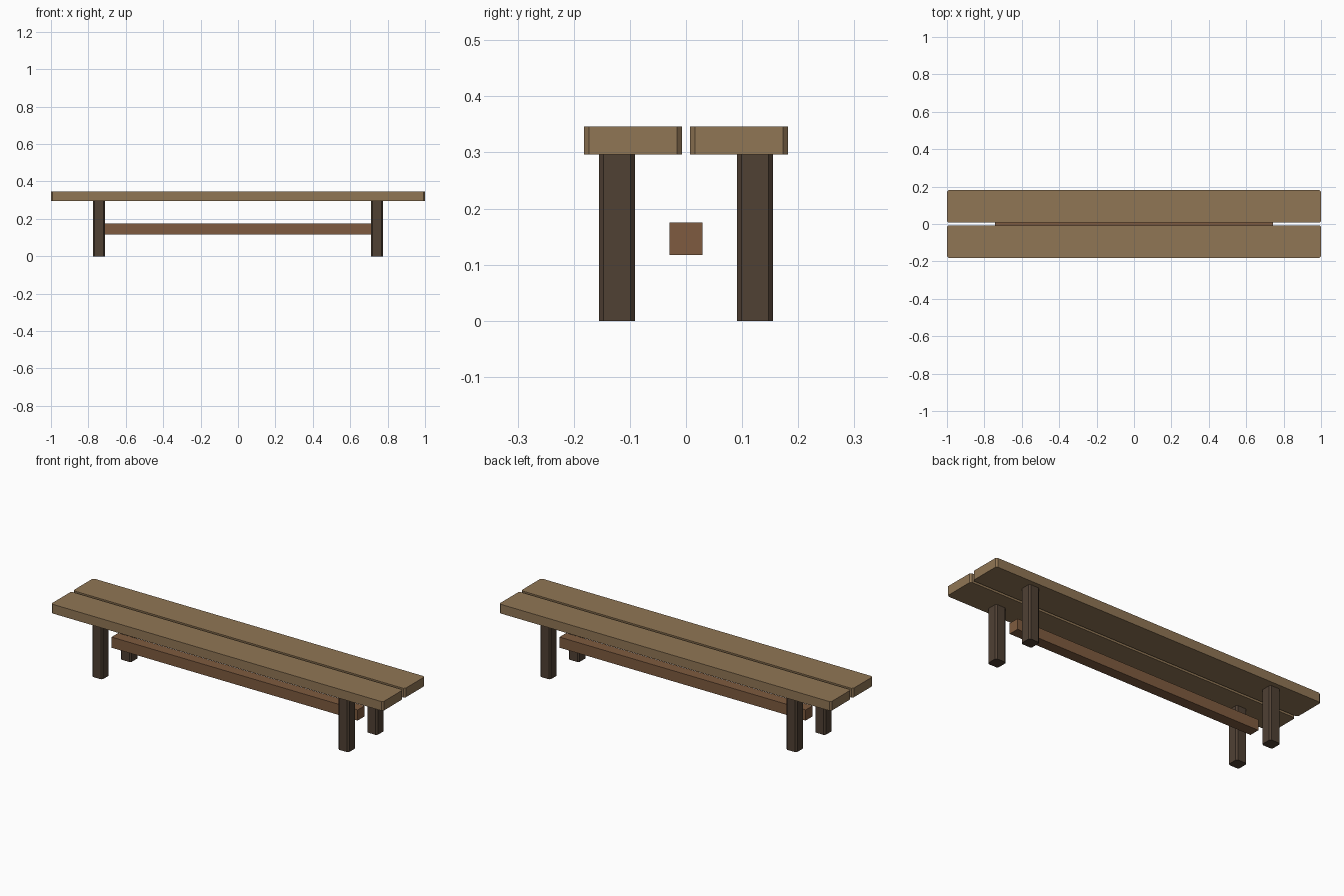
import bpy, bmesh

if "Cube" in bpy.data.objects:
    bpy.data.objects.remove(bpy.data.objects["Cube"])


def material(name, rgb):
    m = bpy.data.materials.new(name)
    m.diffuse_color = (*rgb, 1)
    m.use_nodes = True
    m.node_tree.nodes["Principled BSDF"].inputs["Base Color"].default_value = m.diffuse_color
    return m


def beam(name, centre, size, mat, chamfer=0):
    """Box with optional chamfers on its vertical edges."""
    bm = bmesh.new()
    bmesh.ops.create_cube(bm, size=1)
    bmesh.ops.scale(bm, vec=size, verts=bm.verts)
    if chamfer:
        upright = [e for e in bm.edges
                   if abs(e.verts[0].co.z - e.verts[1].co.z) > 1e-4]
        bmesh.ops.bevel(bm, geom=upright, offset=chamfer, segments=1,
                        affect='EDGES')
    mesh = bpy.data.meshes.new(name)
    bm.to_mesh(mesh)
    bm.free()
    mesh.materials.append(mat)
    ob = bpy.data.objects.new(name, mesh)
    ob.location = centre
    bpy.context.collection.objects.link(ob)
    return ob


plank_wood = material("plank_wood", (0.28, 0.18, 0.09))
leg_wood = material("leg_wood", (0.08, 0.052, 0.034))
rail_wood = material("rail_wood", (0.21, 0.105, 0.05))

for side, sy in (("front", -1), ("back", 1)):
    # Seat plank
    beam(f"{side}_seat_plank", (0, sy * 0.0945, 0.321), (2, 0.174, 0.05),
         plank_wood, 0.0085)
    # Legs under the plank
    for end, sx in (("left", -1), ("right", 1)):
        beam(f"{side}_{end}_leg", (sx * 0.742, sy * 0.123, 0.148),
             (0.064, 0.064, 0.296), leg_wood, 0.008)

# Square stretcher rail between the leg pairs
beam("stretcher_rail", (0, 0, 0.1465), (1.484, 0.058, 0.058), rail_wood)
